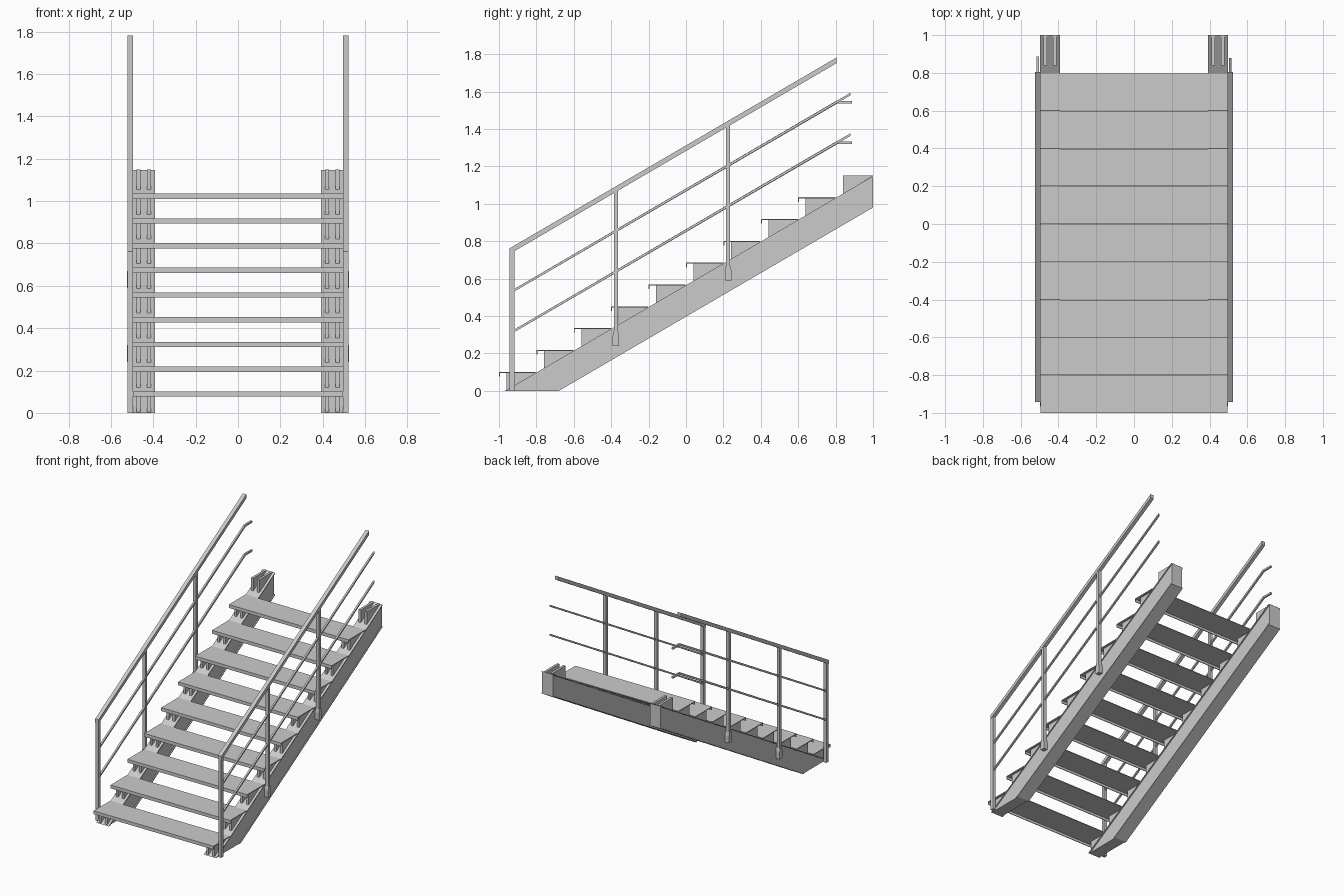
import bpy, bmesh
from mathutils import Vector

if "Cube" in bpy.data.objects:
    bpy.data.objects.remove(bpy.data.objects["Cube"])

S = 0.1167 / 0.2          # stair slope
N = 9                     # tread count


def prism(name, pts, x0, x1):
    """Extrude a (y, z) outline from x0 to x1."""
    bm = bmesh.new()
    face = bm.faces.new([bm.verts.new((x0, y, z)) for y, z in pts])
    ext = bmesh.ops.extrude_face_region(bm, geom=[face])
    verts = [v for v in ext["geom"] if isinstance(v, bmesh.types.BMVert)]
    bmesh.ops.translate(bm, verts=verts, vec=Vector((x1 - x0, 0, 0)))
    bmesh.ops.recalc_face_normals(bm, faces=bm.faces)
    me = bpy.data.meshes.new(name)
    bm.to_mesh(me)
    bm.free()
    ob = bpy.data.objects.new(name, me)
    bpy.context.collection.objects.link(ob)
    return ob


def both(name, pts, x0, x1):
    """Same prism on the right and left sides."""
    prism("right_" + name, pts, x0, x1)
    prism("left_" + name, pts, -x1, -x0)


def top(y):
    return 1.148 + S * (y - 1)


def band(lo, hi):
    """Sloped strip between two offsets below the stringer top, cut at the floor and at y = 1."""
    def ground(d):
        return 1 - (1.148 - d) / S
    return [(ground(hi), 0), (ground(lo), 0), (1, top(1) - lo), (1, top(1) - hi)]


# stringers: hollow-looking body with slightly wider flanges
both("stringer_body", band(0.008, 0.16), 0.401, 0.491)
both("stringer_top_flange", band(0, 0.008), 0.393, 0.497)
both("stringer_bottom_flange", band(0.16, 0.168), 0.393, 0.497)

# treads with a folded front lip
for i in range(N):
    y, z = -1 + 0.2 * i, 0.1 + 0.1167 * i
    prism(f"tread_{i + 1}",
          [(y, z + 0.002), (y + 0.198, z + 0.002), (y + 0.198, z - 0.004),
           (y + 0.005, z - 0.004), (y + 0.005, z - 0.023), (y, z - 0.023)],
          -0.496, 0.496)

# triangular tread brackets, two plates per side (one extra step at the top)
for i in range(N + 1):
    y, z = -0.96 + 0.2 * i, 0.1 + 0.1167 * i - (0.004 if i < N else 0)
    tri = [(y, max(0, top(y) - 0.002)), (y, z), (min(y + 0.162, 1), z)]
    for x in (0.42, 0.47):
        both(f"bracket_{i + 1}", tri, x - 0.009, x + 0.009)

# railing posts
X0, X1 = 0.497, 0.521


def rail_z(y):
    return 0.762 + S * (y + 0.943)


y = -0.93
both("front_post", [(y - .013, 0), (y + .013, 0), (y + .013, rail_z(y) - .01),
                    (y - .013, rail_z(y) - .02)], X0, X1)
for y, b, n in ((-0.375, 0.24, "middle_post"), (0.225, 0.59, "rear_post")):
    t = rail_z(y) - 0.015
    both(n, [(y - .011, b + .06), (y + .011, b + .06), (y + .011, t), (y - .011, t - .01)],
         X0, X1)
    # flared mounting foot
    both(n + "_foot", [(y - .017, b), (y + .017, b), (y + .017, b + .055), (y + .011, b + .08),
                       (y - .011, b + .08), (y - .017, b + .055)], X0 - .004, X1 + .004)

# handrails
both("handrail", [(-0.943, 0.732), (-0.943, 0.762), (0.805, rail_z(0.805)),
                  (0.805, rail_z(0.805) - .03)], X0 - .002, X1 + .002)

# middle rails: right ones run straight, left ones end in a level bend
h = 0.007
for n, z0 in (("upper", 0.537), ("lower", 0.32)):
    def c(y):
        return z0 + S * (y + 0.92)
    prism(f"right_{n}_rail", [(-.92, z0 - h), (.88, c(.88) - h), (.88, c(.88) + h), (-.92, z0 + h)],
          0.503, 0.516)
    b = c(0.805)
    prism(f"left_{n}_rail", [(-.92, z0 - h), (.81, b - h), (.888, b - h), (.888, b + h),
                             (.803, b + h), (-.92, z0 + h)], -0.516, -0.503)
